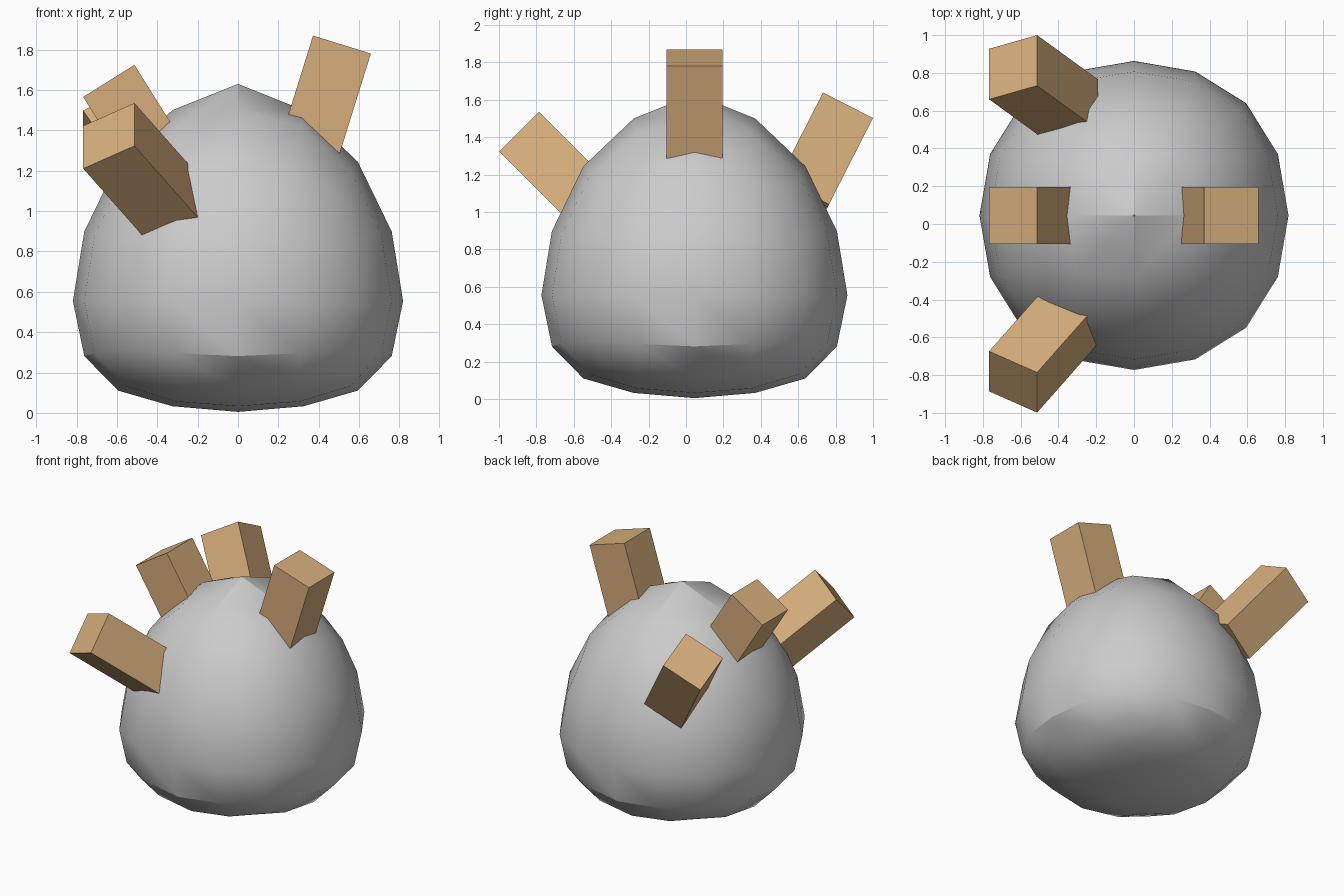
import bpy
from math import radians
from mathutils import Matrix, Vector

if "Cube" in bpy.data.objects:
    bpy.data.objects.remove(bpy.data.objects["Cube"])

CENTRE_Y = 0.045
RADIUS = 0.818

tan = bpy.data.materials.new("tan")
tan.diffuse_color = (0.67, 0.42, 0.20, 1)
tan.use_nodes = True
tan.node_tree.nodes["Principled BSDF"].inputs["Base Color"].default_value = tan.diffuse_color

# Palm: subdivided cube rounded into a 16-sided ball
bpy.ops.mesh.primitive_cube_add(size=2)
palm = bpy.context.object
palm.name = "palm"
sub = palm.modifiers.new("round", 'SUBSURF')
sub.levels = sub.render_levels = 2
bpy.ops.object.modifier_apply(modifier=sub.name)

# Ring heights: flattened underside, stretched top
LEVELS = [-1, -0.939, -0.727, -0.399, 0, 0.399, 0.727, 0.939, 1]
HEIGHTS = [0.005, 0.03, 0.11, 0.28, 0.555, 0.90, 1.245, 1.51, 1.63]


def height(s):
    for i in range(8):
        if s <= LEVELS[i + 1] or i == 7:
            t = (s - LEVELS[i]) / (LEVELS[i + 1] - LEVELS[i])
            return HEIGHTS[i] + t * (HEIGHTS[i + 1] - HEIGHTS[i])


extent = max(v.co.z for v in palm.data.vertices)
for v in palm.data.vertices:
    n = v.co / extent
    v.co = (n.x * RADIUS, n.y * RADIUS + CENTRE_Y, height(n.z))
bpy.ops.object.shade_smooth_by_angle(angle=radians(30))


# Stubs: square blocks placed by the centre of their outer end
def stub(name, tip, tilt, roll, width=0.3, length=0.61):
    bpy.ops.mesh.primitive_cube_add(size=1)
    ob = bpy.context.object
    ob.name = name
    rot = Matrix.Rotation(radians(roll), 4, 'X') @ Matrix.Rotation(radians(tilt), 4, 'Y')
    shape = Matrix.Translation((0, 0, -length / 2)) @ Matrix.Diagonal((width, width, length, 1))
    ob.data.transform(Matrix.Translation(Vector(tip)) @ rot @ shape)
    ob.data.materials.append(tan)


stub("right_stub", (0.515, CENTRE_Y, 1.825), 17.3, 0)
stub("left_stub", (-0.64, CENTRE_Y, 1.645), -32, 0)
stub("back_stub", (-0.64, 0.83, 1.50), -32, -27)
stub("front_stub", (-0.64, -0.836, 1.373), -32, 45)
